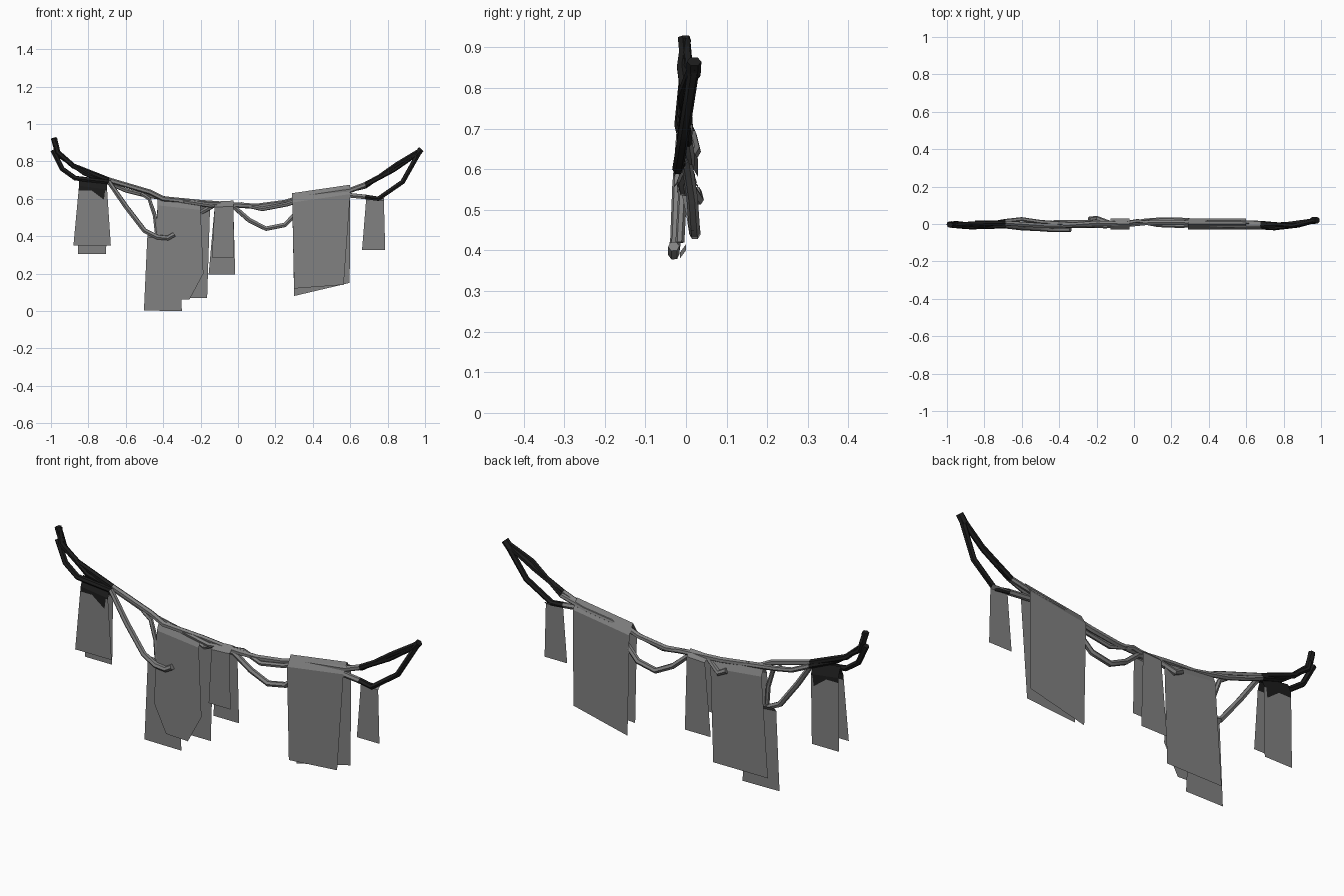
import bpy
import bmesh
from mathutils import Vector

old = bpy.data.objects.get("Cube")
if old:
    bpy.data.objects.remove(old, do_unlink=True)


def make_material(name, value):
    mat = bpy.data.materials.new(name)
    mat.use_nodes = True
    colour = (value, value, value, 1)
    mat.diffuse_color = colour
    mat.node_tree.nodes["Principled BSDF"].inputs["Base Color"].default_value = colour
    return mat


GREY = make_material("weathered grey", 0.22)
DARK = make_material("charred black", 0.012)


def strand(name, points, radius=0.014):
    """Six-sided tube along a path, charred towards both ends."""
    curve = bpy.data.curves.new(name, "CURVE")
    curve.dimensions = "3D"
    curve.bevel_depth = radius
    curve.bevel_resolution = 1
    curve.use_fill_caps = True
    spline = curve.splines.new("POLY")
    spline.points.add(len(points) - 1)
    for point, co in zip(spline.points, points):
        point.co = (*co, 1)
    obj = bpy.data.objects.new(name, curve)
    bpy.context.collection.objects.link(obj)
    bpy.ops.object.select_all(action="DESELECT")
    obj.select_set(True)
    bpy.context.view_layer.objects.active = obj
    bpy.ops.object.convert(target="MESH")
    mesh = obj.data
    mesh.materials.clear()
    mesh.materials.append(GREY)
    mesh.materials.append(DARK)
    for face in mesh.polygons:
        face.material_index = int(face.center.x < -0.69 or face.center.x > 0.68)
    bpy.ops.object.shade_smooth_by_angle(angle=0.8)


def cloth(name, ridge, front, back, depth=0.025, drop=0.05, char=None):
    """Sheet folded over the rope: ridge ends (x, z), then outline of each flap."""
    bm = bmesh.new()
    (x0, z0), (x1, z1) = ridge
    top = [bm.verts.new((x0, 0, z0)), bm.verts.new((x1, 0, z1))]
    for y, flap in ((-depth, front), (depth, back)):
        if not flap:
            continue
        fold = [bm.verts.new((x0, y, z0 - drop)), bm.verts.new((x1, y, z1 - drop))]
        hem = [bm.verts.new((x, y, z)) for x, z in flap]
        bm.faces.new([top[0], top[1], fold[1], fold[0]])
        bm.faces.new([fold[0], fold[1]] + hem[::-1])
    bmesh.ops.recalc_face_normals(bm, faces=bm.faces)
    if char:
        bmesh.ops.bisect_plane(bm, geom=bm.verts[:] + bm.edges[:] + bm.faces[:],
                               plane_co=(0, 0, char), plane_no=(0, 0, 1))
        for face in bm.faces:
            face.material_index = int(face.calc_center_median().z > char)
    mesh = bpy.data.meshes.new(name)
    bm.to_mesh(mesh)
    bm.free()
    mesh.materials.append(GREY)
    mesh.materials.append(DARK)
    obj = bpy.data.objects.new(name, mesh)
    bpy.context.collection.objects.link(obj)


# Main rope spanning the full width
strand("main_rope", [
    (-0.98, 0, 0.92), (-0.965, -0.01, 0.85), (-0.88, 0, 0.775), (-0.69, 0.005, 0.70),
    (-0.47, -0.01, 0.635), (-0.4, -0.01, 0.6), (-0.2, 0.005, 0.58), (0, 0, 0.565),
    (0.1, 0.01, 0.56), (0.25, 0.01, 0.58), (0.35, 0, 0.61), (0.6, -0.01, 0.645),
    (0.68, -0.01, 0.675), (0.83, 0, 0.755), (0.975, 0.02, 0.855)])

# Strand twisted around the main rope
strand("twisted_strand", [
    (-0.975, 0, 0.9), (-0.955, 0.005, 0.83), (-0.82, -0.01, 0.735), (-0.69, 0.015, 0.685),
    (-0.6, 0.025, 0.645), (-0.5, 0.01, 0.62), (-0.35, 0, 0.595), (-0.15, -0.012, 0.565),
    (0.02, 0.015, 0.57), (0.13, -0.005, 0.545), (0.26, -0.01, 0.57), (0.4, 0.01, 0.615),
    (0.55, 0.01, 0.635), (0.68, 0.005, 0.665), (0.85, -0.01, 0.785), (0.975, 0.02, 0.86)],
    0.012)

# Loose strand drooping on the right
strand("right_loose_strand", [
    (-0.99, 0, 0.86), (-0.94, -0.01, 0.76), (-0.87, -0.015, 0.71), (-0.69, -0.01, 0.69),
    (-0.6, -0.02, 0.56), (-0.5, -0.025, 0.43), (-0.43, -0.03, 0.395),
    (-0.375, -0.03, 0.39), (-0.34, -0.03, 0.41)])

# Loose strand drooping in the middle and on the left
strand("left_loose_strand", [
    (-0.24, 0.025, 0.545), (-0.2, 0.03, 0.525), (-0.12, 0, 0.57), (-0.02, 0, 0.555),
    (0.06, 0.015, 0.485), (0.15, 0.022, 0.44), (0.25, 0.02, 0.46), (0.32, 0.015, 0.53),
    (0.47, 0, 0.63), (0.58, -0.015, 0.62), (0.68, -0.015, 0.61), (0.75, -0.02, 0.6),
    (0.88, -0.005, 0.69), (0.97, 0.02, 0.85)])

# Small side shoot
strand("side_shoot", [
    (-0.52, 0, 0.63), (-0.475, -0.005, 0.6), (-0.445, -0.01, 0.51),
    (-0.435, -0.015, 0.42)], 0.011)

# Short knots binding the tips
strand("right_tip_knot", [(-0.97, 0, 0.87), (-0.985, -0.005, 0.925)], 0.016)
strand("left_tip_knot", [(0.95, 0.018, 0.83), (0.98, 0.02, 0.865)], 0.018)

# Hanging cloths
cloth("right_cloth", [(-0.85, 0.72), (-0.7, 0.7)],
      [(-0.88, 0.35), (-0.68, 0.35)], [(-0.855, 0.305), (-0.705, 0.305)],
      0.02, char=0.645)
cloth("centre_right_cloth", [(-0.43, 0.615), (-0.2, 0.59)],
      [(-0.445, 0.2), (-0.38, 0.065), (-0.26, 0.06), (-0.185, 0.2)], None, 0.022)
cloth("centre_right_cloth_back", [(-0.43, 0.615), (-0.15, 0.585)],
      None, [(-0.465, 0.07), (-0.165, 0.07)], 0.022)
cloth("low_cloth", [(-0.485, 0.415), (-0.32, 0.4)],
      [(-0.503, 0.002), (-0.3, 0)], None, 0.015, 0.02)
cloth("centre_cloth", [(-0.125, 0.585), (-0.025, 0.59)],
      [(-0.14, 0.285), (-0.02, 0.285)], [(-0.157, 0.195), (-0.015, 0.195)], 0.03, 0.03)
cloth("left_cloth", [(0.29, 0.63), (0.6, 0.675)],
      [(0.3, 0.12), (0.565, 0.14)], [(0.3, 0.08), (0.597, 0.15)], 0.03)
cloth("far_left_cloth", [(0.685, 0.61), (0.78, 0.605)],
      [(0.663, 0.325), (0.787, 0.325)], None, 0.015, 0.015)

# Charred tongue running down both flaps of the right cloth
for side in (-1, 1):
    bm = bmesh.new()
    y = side * 0.023
    bm.faces.new([bm.verts.new(Vector(c)) for c in
                  ((-0.79, y, 0.65), (-0.717, y, 0.595), (-0.71, y, 0.65))])
    mesh = bpy.data.meshes.new("char_patch")
    bm.to_mesh(mesh)
    bm.free()
    mesh.materials.append(DARK)
    obj = bpy.data.objects.new("char_patch_front" if side < 0 else "char_patch_back", mesh)
    bpy.context.collection.objects.link(obj)
